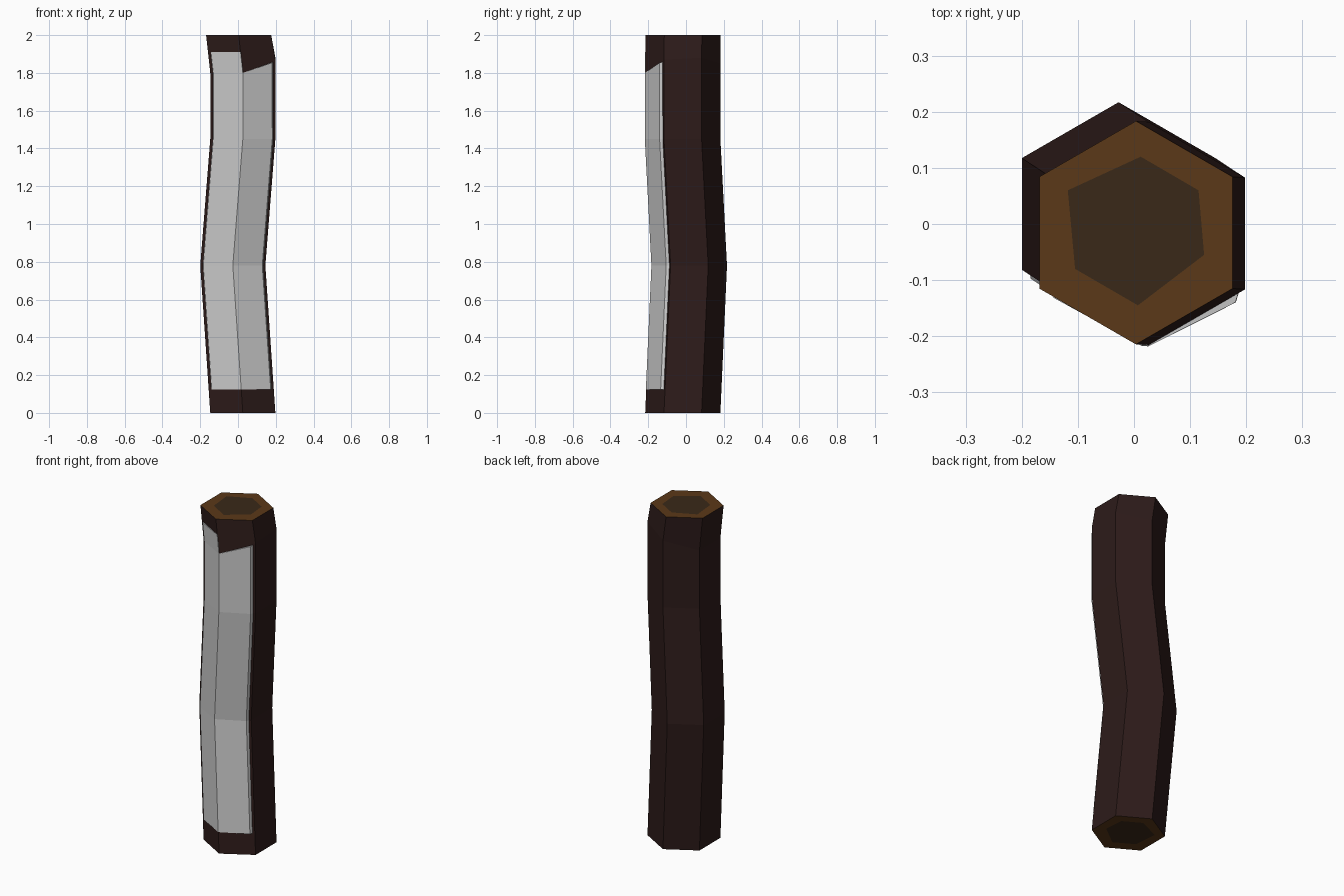
import bpy, bmesh, math
from mathutils import Vector

if "Cube" in bpy.data.objects:
    bpy.data.objects.remove(bpy.data.objects["Cube"])

def material(name, rgb):
    m = bpy.data.materials.new(name)
    m.diffuse_color = (*rgb, 1)
    m.use_nodes = True
    m.node_tree.nodes["Principled BSDF"].inputs["Base Color"].default_value = m.diffuse_color
    return m

bark = material("bark", (0.026, 0.011, 0.010))
rim = material("cut_wood", (0.105, 0.040, 0.009))
core = material("heartwood", (0.042, 0.022, 0.009))

R = 0.199
# Bends of the trunk: z, centre x, centre y
BENDS = [(0, 0.0255, -0.017), (0.78, -0.0275, 0.018), (1.45, 0.0255, -0.017),
         (1.8, 0.0255, -0.017), (2, 0.0035, -0.0155)]
# Uneven height of the uppermost bend, per corner (front, then counter-clockwise)
LIFT = [0, 0.07, 0.08, 0.05, 0.0, 0.0]

def corner(i, k):
    z, cx, cy = BENDS[k]
    a = math.radians(-90 + 60 * i)
    return Vector((cx + R * math.cos(a), cy + R * math.sin(a), z + (LIFT[i] if k == 3 else 0)))

def along(i, z):
    """Point on the trunk's lengthwise edge i at height z."""
    pts = [corner(i % 6, k) for k in range(len(BENDS))]
    for a, b in zip(pts, pts[1:]):
        if z <= b.z:
            return a.lerp(b, (z - a.z) / (b.z - a.z))
    return pts[-1]

def loft(bm, rings):
    n = len(rings[0])
    for a, b in zip(rings, rings[1:]):
        for i in range(n):
            j = (i + 1) % n
            bm.faces.new((a[i], a[j], b[j], b[i]))

def finish(bm, name, mats=()):
    bmesh.ops.recalc_face_normals(bm, faces=bm.faces)
    me = bpy.data.meshes.new(name)
    bm.to_mesh(me)
    bm.free()
    for m in mats:
        me.materials.append(m)
    ob = bpy.data.objects.new(name, me)
    bpy.context.collection.objects.link(ob)
    return ob

# Trunk with bark sides and two-tone cut ends
CORE = [(0.007, -0.145), (0.125, -0.055), (0.115, 0.06), (0.012, 0.12), (-0.118, 0.06), (-0.105, -0.08)]
bm = bmesh.new()
rings = [[bm.verts.new(corner(i, k)) for i in range(6)] for k in range(len(BENDS))]
loft(bm, rings)
for ring, k in ((rings[0], 0), (rings[-1], -1)):
    z, cx, cy = BENDS[k]
    inner = [bm.verts.new((x + cx - 0.0035, y + cy + 0.0155, z)) for x, y in CORE]
    old = set(bm.faces)
    loft(bm, [ring, inner])
    for f in set(bm.faces) - old:
        f.material_index = 1
    bm.faces.new(inner).material_index = 2
finish(bm, "log", (bark, rim, core))

def panel(name, side, rows, edge, raised, lift):
    """Thin plate on one front face: flush at the front edge, lifted at the outer edge."""
    a = math.radians(-90 + 30 * side)
    n = Vector((math.cos(a), math.sin(a), 0))
    bm = bmesh.new()
    rings = []
    for z0, z1 in rows:
        c = along(0, z0)
        def on_face(t):
            z = z0 + (z1 - z0) * t
            return along(0, z).lerp(along(side, z), t)
        pts = [c - n * 0.006, c + Vector((0, -0.002, 0)),
               on_face(raised) + n * lift, on_face(edge) - n * 0.001]
        rings.append([bm.verts.new(p) for p in pts])
    loft(bm, rings)
    bm.faces.new(rings[0])
    bm.faces.new(rings[-1])
    finish(bm, name)

# Bare patches on the two front faces
low = [(0.125, 0.125), (0.78, 0.78), (1.45, 1.45)]
panel("left_bare_patch", -1, low + [(1.8, 1.8), (1.91, 1.91)], 0.92, 0.89, 0.006)
panel("right_bare_patch", 1, low + [(1.8, 1.862)], 0.94, 0.87, 0.012)
